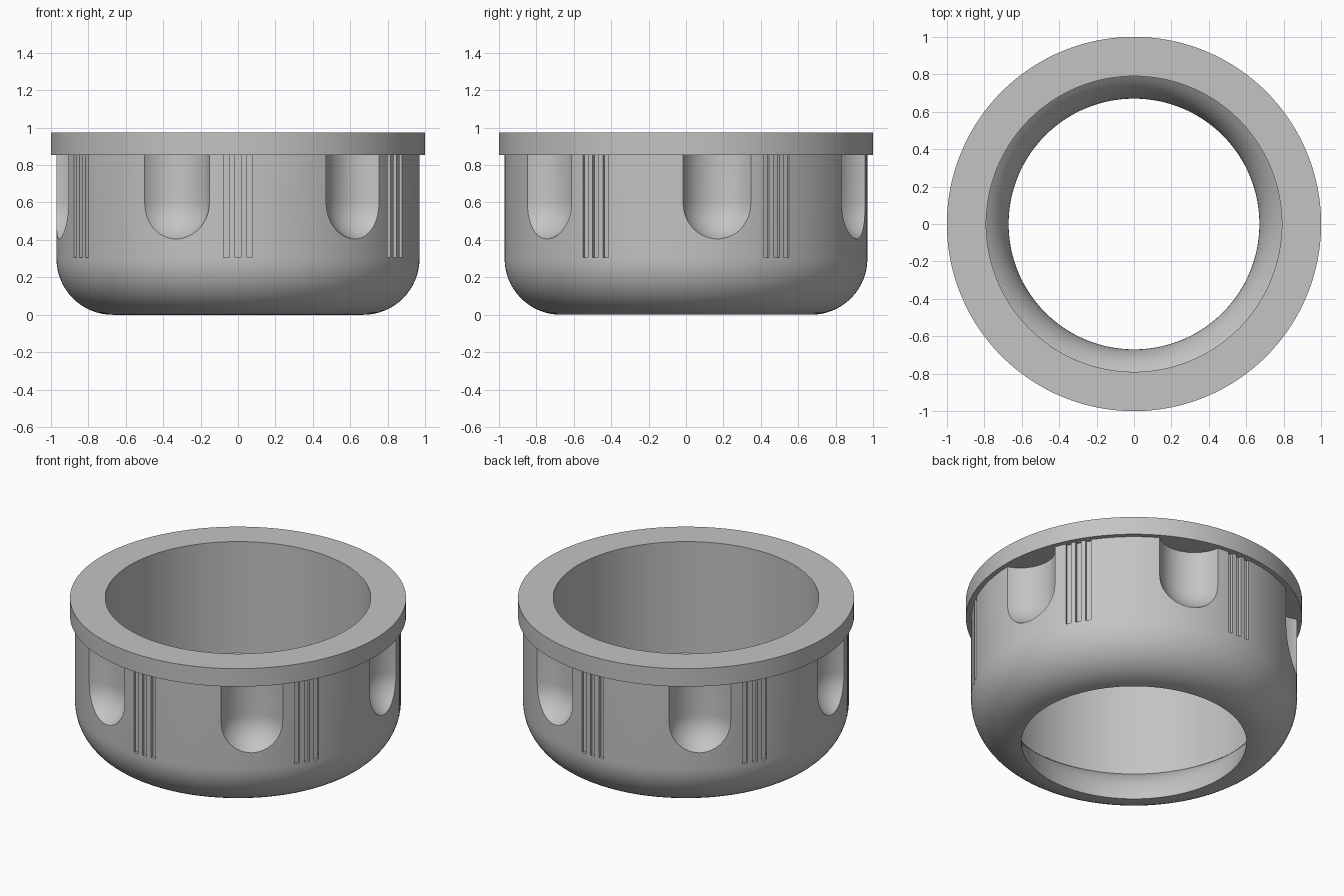
import bpy, bmesh, math
from mathutils import Matrix, Vector

if "Cube" in bpy.data.objects:
    bpy.data.objects.remove(bpy.data.objects["Cube"])

grey = bpy.data.materials.new("light_grey")
grey.diffuse_color = (0.55, 0.55, 0.55, 1)
grey.use_nodes = True
grey.node_tree.nodes["Principled BSDF"].inputs["Base Color"].default_value = grey.diffuse_color


def lathe(bm, profile, steps, close):
    """Spin an (r, z) profile about z into bm; returns the new vertices."""
    rings, verts = [], []
    for r, z in profile:
        if r < 1e-6:
            ring = [bm.verts.new((0, 0, z))] * steps
            verts.append(ring[0])
        else:
            ring = [bm.verts.new((r * math.cos(2 * math.pi * i / steps),
                                  r * math.sin(2 * math.pi * i / steps), z)) for i in range(steps)]
            verts += ring
        rings.append(ring)
    pairs = list(zip(rings, rings[1:])) + ([(rings[-1], rings[0])] if close else [])
    for a, b in pairs:
        for i in range(steps):
            j = (i + 1) % steps
            quad = list(dict.fromkeys((a[i], a[j], b[j], b[i])))
            if len(quad) > 2:
                bm.faces.new(quad)
    return verts


def finish(bm, name):
    bmesh.ops.recalc_face_normals(bm, faces=bm.faces)
    me = bpy.data.meshes.new(name)
    bm.to_mesh(me)
    bm.free()
    me.materials.append(grey)
    ob = bpy.data.objects.new(name, me)
    bpy.context.collection.objects.link(ob)
    return ob


def smooth(ob):
    bpy.ops.object.select_all(action='DESELECT')
    ob.select_set(True)
    bpy.context.view_layer.objects.active = ob
    bpy.ops.object.shade_smooth_by_angle(angle=math.radians(30))


def arc(cx, cz, r, a0, a1, n):
    return [(cx + r * math.cos(math.radians(a0 + (a1 - a0) * i / n)),
             cz + r * math.sin(math.radians(a0 + (a1 - a0) * i / n))) for i in range(n + 1)]


# Cup body: rounded outer bottom edge, flared opening inside
RIM = 0.855
inner_end = 180 - math.degrees(math.acos(0.18 / 0.30))
profile = arc(0.67, 0.30, 0.30, -90, 0, 16)
profile += [(0.97, RIM), (0.79, RIM)]
profile += arc(0.97, 0.0, 0.30, inner_end, 180, 10)[:-1]
bm = bmesh.new()
lathe(bm, profile, 192, True)
body = finish(bm, "cup_body")

# Cutters: six round-bottomed finger pockets and six sets of three grooves
bm = bmesh.new()
for k in range(6):
    a = math.radians(-110 + 60 * k)
    pocket = arc(0, 0.598, 0.21, -90, 0, 12)
    pocket[0] = (0, 0.388)
    pocket += [(0.21, 0.92), (0, 0.92)]
    vs = lathe(bm, pocket, 64, False)
    bmesh.ops.translate(bm, verts=vs, vec=Vector((1.053 * math.cos(a), 1.053 * math.sin(a), 0)))

    turn = Matrix.Rotation(math.radians(-90 + 60 * k), 4, 'Z')
    for off in (-0.0625, 0, 0.0625):
        m = turn @ Matrix.Translation((1.0, off, 0.61)) @ Matrix.Diagonal((0.10, 0.032, 0.61, 1))
        bmesh.ops.create_cube(bm, size=1, matrix=m)
cutter = finish(bm, "pocket_and_groove_cutter")
cutter.hide_render = True

mod = body.modifiers.new("cuts", 'BOOLEAN')
mod.operation = 'DIFFERENCE'
mod.solver = 'EXACT'
mod.object = cutter
bpy.context.view_layer.objects.active = body
body.select_set(True)
bpy.ops.object.modifier_apply(modifier=mod.name)
bpy.data.objects.remove(cutter)
smooth(body)

# Flat top flange
bm = bmesh.new()
lathe(bm, [(0.79, RIM), (1.0, RIM), (1.0, 0.973), (0.79, 0.973)], 192, True)
smooth(finish(bm, "top_flange"))
